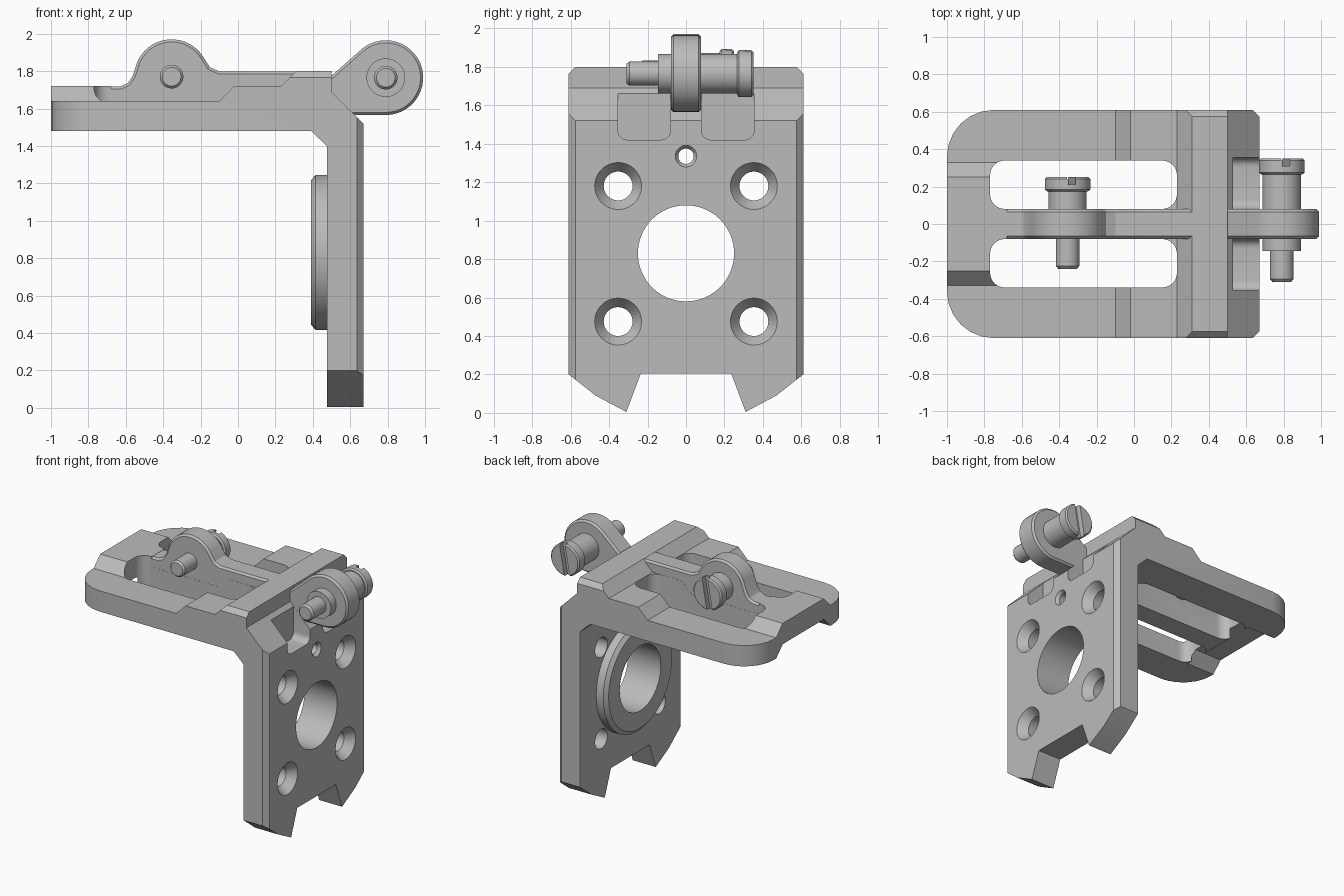
import bpy, bmesh
from math import sin, cos, pi, radians
from mathutils import Matrix, Vector

cube = bpy.data.objects.get("Cube")
if cube:
    bpy.data.objects.remove(cube, do_unlink=True)

metal = bpy.data.materials.new("grey metal")
metal.use_nodes = True
GREY = (0.5, 0.5, 0.5, 1)
metal.diffuse_color = GREY
metal.node_tree.nodes["Principled BSDF"].inputs["Base Color"].default_value = GREY


def place(axis, u, v, t):
    return {"x": (t, u, v), "y": (u, t, v), "z": (u, v, t)}[axis]


def finish(bm, name):
    bmesh.ops.recalc_face_normals(bm, faces=bm.faces)
    mesh = bpy.data.meshes.new(name)
    bm.to_mesh(mesh)
    bm.free()
    mesh.materials.append(metal)
    ob = bpy.data.objects.new(name, mesh)
    bpy.context.collection.objects.link(ob)
    return ob


def prism(name, axis, pts, a, b):
    """Extrude a 2D outline along an axis from a to b."""
    bm = bmesh.new()
    low, high = [[bm.verts.new(place(axis, u, v, t)) for u, v in pts] for t in (a, b)]
    n = len(pts)
    bm.faces.new(low)
    bm.faces.new(high)
    for i in range(n):
        j = (i + 1) % n
        bm.faces.new((low[i], low[j], high[j], high[i]))
    return finish(bm, name)


def lathe(name, axis, centre, stations, n=48):
    """Solid of revolution from (position, radius) stations along an axis."""
    bm = bmesh.new()
    rings = [[bm.verts.new(place(axis, centre[0] + r * cos(2 * pi * i / n),
                                 centre[1] + r * sin(2 * pi * i / n), t))
              for i in range(n)] for t, r in stations]
    for p, q in zip(rings, rings[1:]):
        for i in range(n):
            j = (i + 1) % n
            bm.faces.new((p[i], p[j], q[j], q[i]))
    bm.faces.new(rings[0])
    bm.faces.new(rings[-1])
    return finish(bm, name)


def activate(ob):
    bpy.ops.object.select_all(action="DESELECT")
    bpy.context.view_layer.objects.active = ob
    ob.select_set(True)


def combine(ob, tool, operation):
    activate(ob)
    mod = ob.modifiers.new("cut", "BOOLEAN")
    mod.operation, mod.object, mod.solver = operation, tool, "EXACT"
    bpy.ops.object.modifier_apply(modifier=mod.name)
    bpy.data.objects.remove(tool, do_unlink=True)


def bevel(ob, width):
    activate(ob)
    mod = ob.modifiers.new("edge", "BEVEL")
    mod.width, mod.segments, mod.limit_method = width, 1, "ANGLE"
    mod.angle_limit = radians(50)
    bpy.ops.object.modifier_apply(modifier=mod.name)


def arc(cu, cv, r, start, end, steps):
    angles = [radians(start + (end - start) * i / steps) for i in range(steps + 1)]
    return [(cu + r * cos(a), cv + r * sin(a)) for a in angles]


def mirror(pts):
    return pts + [(-u, v) for u, v in reversed(pts)]


def rounded(u0, u1, v0, v1, r):
    return (arc(u0 + r, v0 + r, r, 180, 270, 6) + arc(u1 - r, v0 + r, r, 270, 360, 6)
            + arc(u1 - r, v1 - r, r, 0, 90, 6) + arc(u0 + r, v1 - r, r, 90, 180, 6))


W = 0.61
LUG, HUMP = (0.79, 1.765), (-0.355, 1.77)

# L-shaped bracket: side profile trimmed by its plan and face outlines
body = prism("bracket", "y", [
    (-1, 1.48), (0.39, 1.48), (0.475, 1.4), (0.475, -0.1), (0.67, -0.1), (0.67, 1.52),
    (0.5, 1.69), (0.5, 1.8), (0.31, 1.8), (0.23, 1.72), (-0.02, 1.72), (-0.1, 1.64),
    (-1, 1.64)], -0.7, 0.7)

# Raised centre of the free end, and the matching recess below it
end_top = mirror([(0.33, 1.64), (0.25, 1.72)])
combine(body, prism("end_block", "x", [(0.33, 1.55)] + end_top + [(-0.33, 1.55)],
                    -1, -0.68), "UNION")
combine(body, prism("end_recess", "x", mirror([(0.35, 1.46), (0.25, 1.56)]),
                    -1.1, -0.765), "DIFFERENCE")

plan_half = [(y, x) for x, y in arc(-0.75, W - 0.25, 0.25, 180, 90, 6)]
plan = mirror(plan_half + [(W, 0.635), (W - 0.035, 0.67)])
combine(body, prism("plan", "z", [(x, y) for y, x in plan], -0.2, 2.2), "INTERSECT")
face = mirror([(0.235, 0.205), (0.31, 0.005), (0.47, 0.09), (W, 0.2), (W, 1.765),
               (0.575, 1.8)])
combine(body, prism("face", "x", face, -1.2, 1.2), "INTERSECT")

# Boss ring behind the plate
combine(body, lathe("boss", "x", (0, 0.83), [(0.39, 0.385), (0.415, 0.415), (0.52, 0.415)], 64),
        "UNION")

# Slots through the arm and pockets in the plate, on both sides
for s in (-1, 1):
    lo, hi = sorted((s * 0.08, s * 0.34))
    combine(body, prism("slot", "z", rounded(-0.77, 0.23, lo, hi, 0.08), 1.3, 2.1),
            "DIFFERENCE")
    lo, hi = sorted((s * 0.08, s * 0.355))
    combine(body, prism("pocket", "x", rounded(lo, hi, 1.42, 1.95, 0.05), 0.53, 0.8),
            "DIFFERENCE")

# Bore and countersunk holes
combine(body, lathe("bore", "x", (0, 0.83), [(0.3, 0.25), (0.8, 0.25)], 64), "DIFFERENCE")
holes = [(y, z, 0.075, 0.122) for y in (-0.353, 0.353) for z in (0.475, 1.18)]
for y, z, r, rim in holes + [(0, 1.335, 0.04, 0.056)]:
    combine(body, lathe("hole", "x", (y, z),
                        [(0.3, r), (0.67 - (rim - r) * 1.4, r), (0.67, rim), (0.8, rim)]),
            "DIFFERENCE")

# Central rib with its round hump
rib = prism("rib", "y", [(-0.8, 1.52), (-0.8, 1.718), (-0.63, 1.718), (-0.59, 1.735),
                         (-0.565, 1.77)] + arc(*HUMP, 0.2, 155, 35, 14)
            + [(-0.15, 1.82), (-0.1, 1.799), (0.4, 1.799), (0.4, 1.52)], -0.079, 0.079)
bevel(rib, 0.014)
combine(body, rib, "UNION")

# Round lug over the corner
lug = prism("lug", "y", [(0.44, 1.55), (0.44, 1.765), (0.5, 1.775)]
            + arc(*LUG, 0.2, 135, -90, 26) + [(0.6, 1.565)], -0.079, 0.079)
bevel(lug, 0.014)
combine(body, lug, "UNION")


def slotted_screw(name, centre, stations, face_y):
    screw = lathe(name, "y", centre, stations)
    groove = prism("groove", "y", [(-0.023, -0.2), (0.023, -0.2), (0.023, 0.2), (-0.023, 0.2)],
                   face_y - 0.04, face_y + 0.05)
    groove.data.transform(Matrix.Translation(Vector((centre[0], 0, centre[1])))
                          @ Matrix.Rotation(radians(10), 4, "Y"))
    combine(screw, groove, "DIFFERENCE")
    return screw


# Slotted screws through the hump and the lug
arm_screw = slotted_screw("arm_screw", HUMP, [
    (-0.24, 0.05), (-0.225, 0.063), (0.0, 0.063), (0.0, 0.102), (0.175, 0.102),
    (0.175, 0.11), (0.185, 0.122), (0.24, 0.122), (0.25, 0.112)], 0.25)
lug_screw = slotted_screw("lug_screw", LUG, [
    (-0.31, 0.05), (-0.295, 0.063), (-0.145, 0.063), (-0.145, 0.103), (0.265, 0.103),
    (0.265, 0.11), (0.275, 0.122), (0.34, 0.122), (0.35, 0.112)], 0.35)

for ob in (body, arm_screw, lug_screw):
    activate(ob)
    bpy.ops.object.shade_smooth_by_angle(angle=radians(22))
